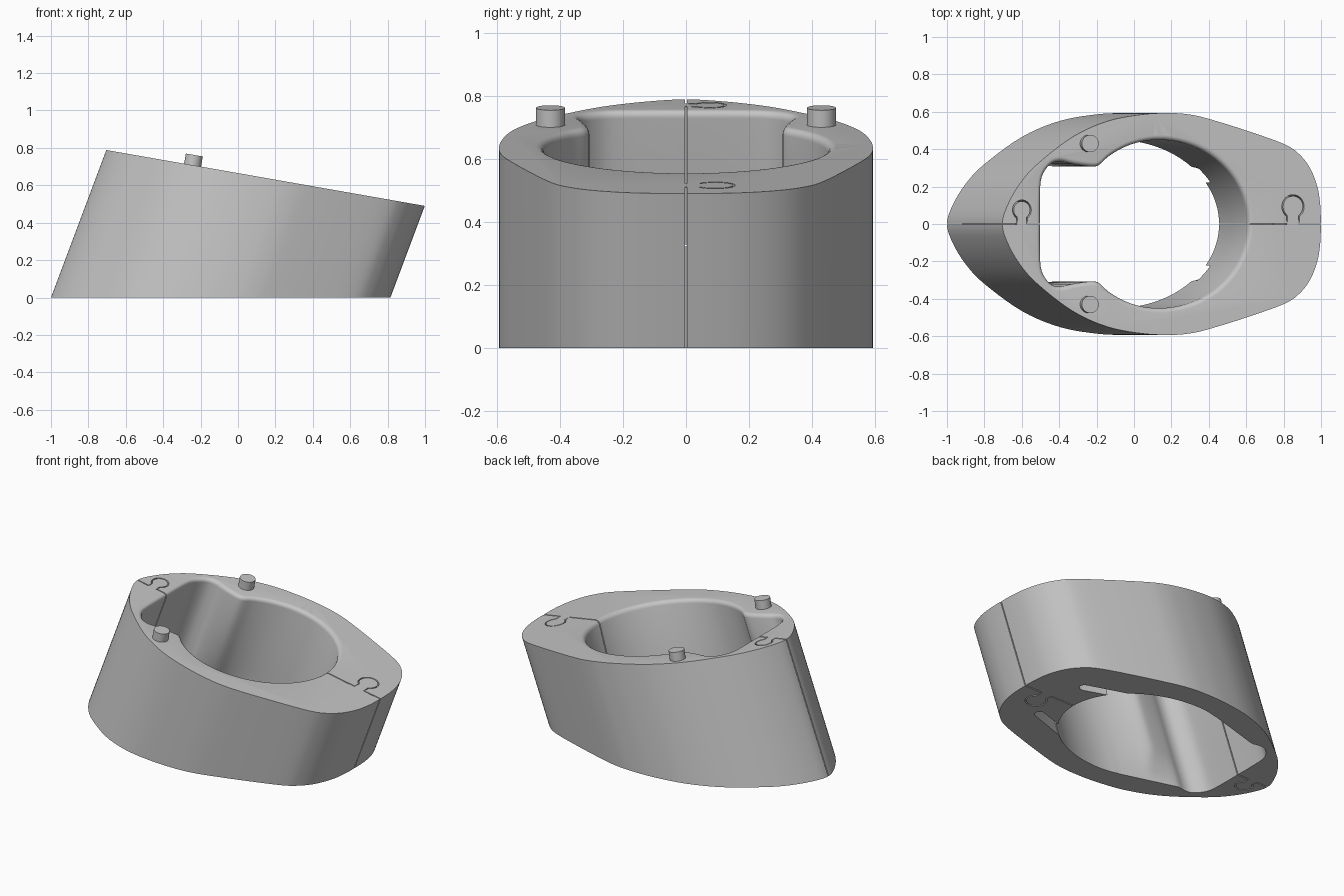
import bpy, bmesh, math
from mathutils import Vector

if "Cube" in bpy.data.objects:
    bpy.data.objects.remove(bpy.data.objects["Cube"])

LEAN = 0.375           # sideways shift per unit of height
SLOPE, TOP = 0.1754, 0.665   # sloping top plane
MID = 0.325            # height where the interlocks swap sides

grey = bpy.data.materials.new("light_grey")
grey.diffuse_color = (0.56, 0.56, 0.56, 1)
grey.use_nodes = True
grey.node_tree.nodes["Principled BSDF"].inputs["Base Color"].default_value = grey.diffuse_color


def top_z(u):
    return (TOP - SLOPE * u) / (1 + SLOPE * LEAN)


def lean(u, y, z):
    return (u + LEAN * z, y, z)


def mirrored(half):
    return half + [(x, -y) for x, y in reversed(half[1:-1])]


def spline(pts, steps):
    # closed smooth curve through the points
    out, n = [], len(pts)
    for i in range(n):
        a, b, c, d = (Vector(pts[(i + k) % n]) for k in (-1, 0, 1, 2))
        for s in range(steps):
            t = s / steps
            p = 0.5 * (2 * b + (c - a) * t + (2 * a - 5 * b + 4 * c - d) * t ** 2
                       + (3 * b - a - 3 * c + d) * t ** 3)
            out.append((p.x, p.y))
    return out


def offset(pts, dist, closed=True):
    out, n = [], len(pts)
    for i, p in enumerate(pts):
        a = pts[(i - 1) % n] if closed else pts[max(i - 1, 0)]
        b = pts[(i + 1) % n] if closed else pts[min(i + 1, n - 1)]
        t = (Vector(b) - Vector(a)).normalized()
        out.append((p[0] + t.y * dist, p[1] - t.x * dist))
    return out


def loft(name, rings):
    # skin a stack of equal rings and cap both ends
    bm = bmesh.new()
    vs = [[bm.verts.new(p) for p in r] for r in rings]
    n = len(rings[0])
    for lo, hi in zip(vs, vs[1:]):
        for i in range(n):
            j = (i + 1) % n
            bm.faces.new((lo[i], lo[j], hi[j], hi[i]))
    bm.faces.new(list(reversed(vs[0])))
    bm.faces.new(vs[-1])
    bmesh.ops.recalc_face_normals(bm, faces=bm.faces)
    me = bpy.data.meshes.new(name)
    bm.to_mesh(me)
    bm.free()
    me.materials.append(grey)
    ob = bpy.data.objects.new(name, me)
    bpy.context.collection.objects.link(ob)
    return ob


def prism(name, pts, z0, z1):
    return loft(name, [[lean(u, y, z) for u, y in pts] for z in (z0, z1)])


def activate(ob):
    bpy.ops.object.select_all(action='DESELECT')
    ob.select_set(True)
    bpy.context.view_layer.objects.active = ob


def cut(ob, cutter):
    cutter.hide_render = True
    m = ob.modifiers.new("cut", 'BOOLEAN')
    m.operation, m.solver, m.object = 'DIFFERENCE', 'EXACT', cutter
    activate(ob)
    bpy.ops.object.modifier_apply(modifier="cut")
    bpy.data.objects.remove(cutter)


# leaning outer body with a sloping top
outer = spline(mirrored([
    (0.815, 0), (0.812, 0.1), (0.795, 0.2), (0.753, 0.30), (0.69, 0.375),
    (0.604, 0.428), (0.39, 0.50), (0.177, 0.562), (0.07, 0.585), (-0.04, 0.593),
    (-0.2, 0.586), (-0.4, 0.55), (-0.6, 0.465), (-0.8, 0.32), (-0.9, 0.215),
    (-0.97, 0.1), (-1.0, 0)]), 5)
body = loft("spacer_body", [[lean(u, y, 0) for u, y in outer],
                            [lean(u, y, top_z(u)) for u, y in outer]])

# round bore joined to a squared slot, rounded over at the top rim
bore = []
for a in range(0, 137, 8):
    c, s = math.cos(math.radians(a)), math.sin(math.radians(a))
    bore.append((-0.1 + (0.505 if c > 0 else 0.48) * c, 0.45 * s))
bore += [(-0.50, 0.308), (-0.6, 0.322), (-0.66, 0.335), (-0.71, 0.325),
         (-0.75, 0.285), (-0.773, 0.23), (-0.778, 0.12), (-0.778, 0)]
bore = spline(mirrored(bore), 3)


def lower(u, y, z, wide):
    # bore near the base: stretched forward, with the necks relieved
    if -0.74 < u < -0.25 and wide:
        y = math.copysign(max(abs(y), 0.43 + 0.29 * (u + 0.25)), y)
    grow = 0.05 * (1 - max(z, 0) / 0.55)
    return lean(u + grow * max(0, (u + 0.1) / 0.505), y, z)


rings = [[lower(u, y, z, wide) for u, y in bore]
         for z, wide in ((-0.1, True), (0, True), (0.06, True), (0.18, False))]
R = 0.024
for k in range(6):
    a = math.radians(18 * k)
    ring = offset(bore, R * (1 - math.cos(a)))
    rings.append([lean(u, y, top_z(u) - R * (1 - math.sin(a))) for u, y in ring])
ring = offset(bore, R)
rings.append([lean(u, y, top_z(u) + 0.1) for u, y in ring])
cut(body, loft("bore_cutter", rings))

# shallow sockets on the underside, opening into the bore
for s in (1, -1):
    p, q = Vector((0.30, 0.28 * s)), Vector((0.54, 0.20 * s))
    d = (q - p).normalized()
    w = Vector((-d.y, d.x)) * 0.03
    shape = [p + w, p - w, q - w]
    shape += [q - w * math.cos(t) + d * 0.03 * math.sin(t)
              for t in (math.pi * k / 8 for k in range(1, 8))]
    shape += [q + w]
    cut(body, prism("socket_cutter", shape, -0.05, 0.09))

# narrow seam with keyhole interlocks that swap sides at mid height
for start, end, cx, cy, r in ((-1.1, -0.7, -0.888, 0.075, 0.05),
                              (0.3, 0.95, 0.657, 0.093, 0.06)):
    arc = [(cx + r * math.cos(math.radians(a)), cy + r * math.sin(math.radians(a)))
           for a in range(235, -56, -10)]
    path = [(start, 0), (arc[0][0], 0)] + arc + [(arc[-1][0], 0), (end, 0)]
    band = offset(path, 0.0035, False) + offset(path, -0.0035, False)[::-1]
    cut(body, prism("upper_seam_cutter", band, MID - 0.001, 1.0))
    cut(body, prism("lower_seam_cutter", [(u, -y) for u, y in band],
                    -0.1, MID + 0.001))
    # thin gap between the upper and lower interlocks
    cap = [(cx + (r + 0.0035) * math.cos(math.radians(a)),
            cy + (r + 0.0035) * math.sin(math.radians(a))) for a in range(0, 181, 12)]
    cut(body, prism("gap_cutter", cap + [(u, -y) for u, y in reversed(cap)],
                    MID - 0.003, MID + 0.003))

activate(body)
bpy.ops.object.shade_smooth_by_angle(angle=math.radians(30))

# locating pegs standing square to the sloping top
normal = Vector((SLOPE, 0, 1)).normalized()
for side, name in ((1, "back_peg"), (-1, "front_peg")):
    base = Vector((-0.243, 0.43 * side, TOP + SLOPE * 0.243))
    bpy.ops.mesh.primitive_cylinder_add(
        vertices=32, radius=0.046, depth=0.10, location=base + normal * 0.005,
        rotation=normal.to_track_quat('Z', 'Y').to_euler())
    peg = bpy.context.object
    peg.name = name
    peg.data.materials.append(grey)
    bpy.ops.object.shade_smooth_by_angle(angle=math.radians(30))
